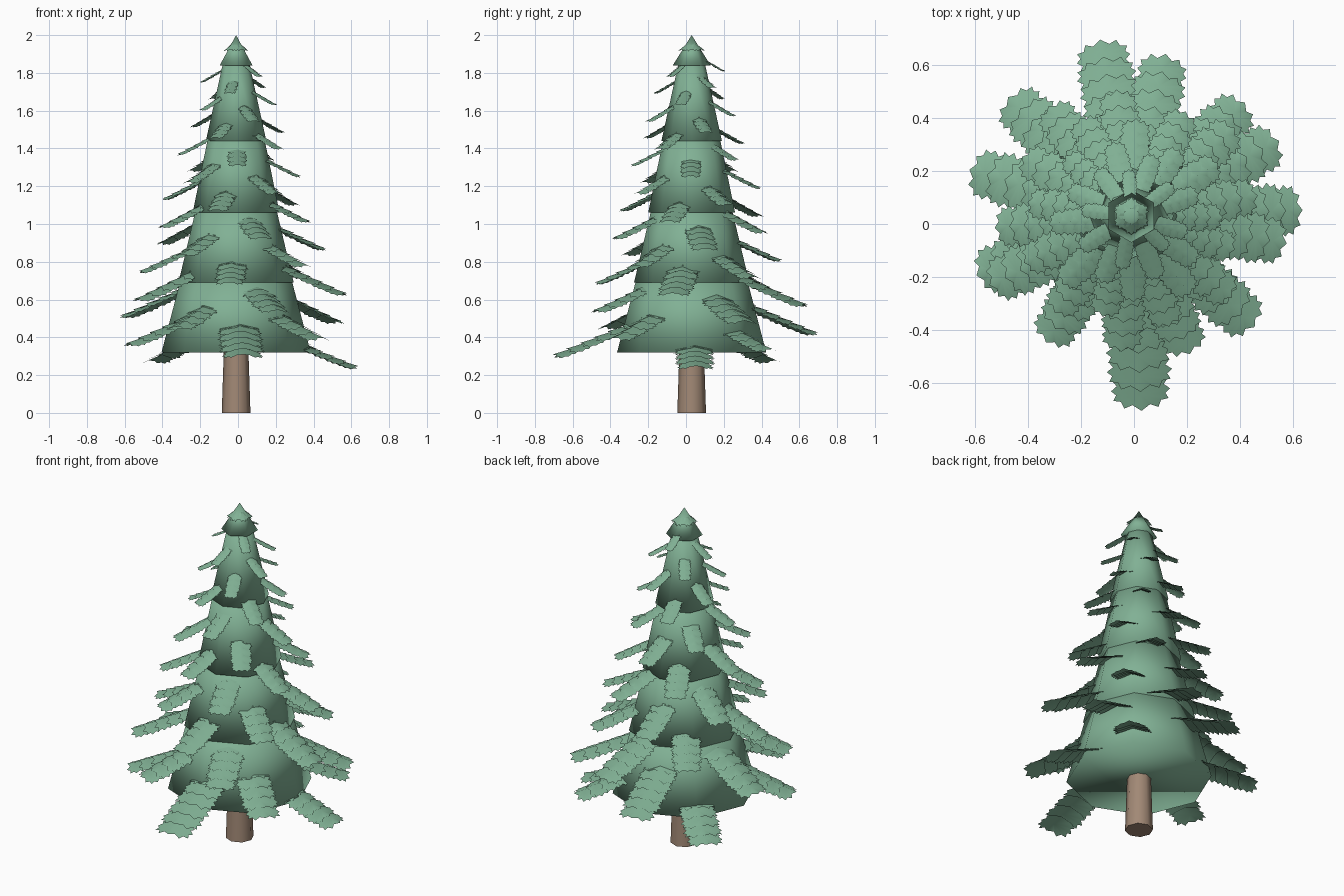
import bpy, bmesh, math, random
from mathutils import Vector

if "Cube" in bpy.data.objects:
    bpy.data.objects.remove(bpy.data.objects["Cube"])

random.seed(4)
CX, CY = -0.01, 0.03


def material(name, rgb):
    m = bpy.data.materials.new(name)
    m.diffuse_color = (*rgb, 1)
    m.use_nodes = True
    m.node_tree.nodes["Principled BSDF"].inputs["Base Color"].default_value = m.diffuse_color
    return m


green = material("needle_green", (0.22, 0.44, 0.30))
brown = material("bark_brown", (0.36, 0.25, 0.18))


def cone(name, sides, r1, r2, z1, z2, mat):
    bpy.ops.mesh.primitive_cone_add(vertices=sides, radius1=r1, radius2=r2, depth=z2 - z1,
                                    location=(CX, CY, (z1 + z2) / 2))
    ob = bpy.context.object
    ob.name = name
    ob.data.materials.append(mat)
    return ob


# Trunk
cone("trunk", 8, 0.076, 0.02, 0.0, 1.7, brown)
bpy.ops.object.shade_smooth_by_angle(angle=math.radians(50))

# Stacked foliage core, softly shaded
tiers = [(0.32, 0.395, 0.70, 0.295), (0.69, 0.305, 1.07, 0.215),
         (1.06, 0.23, 1.45, 0.15), (1.44, 0.16, 1.85, 0.07)]
for k, (z1, r1, z2, r2) in enumerate(tiers):
    cone(f"foliage_tier_{k + 1}", 8, r1, r2, z1, z2, green)
    bpy.ops.object.shade_smooth()
cone("tree_tip", 6, 0.1, 0.0, 1.84, 2.0, green)
bpy.ops.object.shade_smooth()

# Half outline of one jagged needle card: (along length, across width)
HALF = [(0.0, 0.32), (0.12, 0.46), (0.26, 0.40), (0.42, 0.5), (0.54, 0.42),
        (0.72, 0.47), (0.74, 0.34), (0.95, 0.29), (0.83, 0.15)]


def card(bm, base, out, side, length, width, pitch, fold=0.3):
    """Folded card pointing along 'out', drooping by 'pitch'."""
    ax = out * math.cos(pitch) - Vector((0, 0, math.sin(pitch)))
    up = out * math.sin(pitch) + Vector((0, 0, math.cos(pitch)))
    root, tip = bm.verts.new(base), bm.verts.new(base + ax * length)
    mid = bm.verts.new(base + ax * length * 0.5)
    for s in (1, -1):
        rim = [bm.verts.new(base + ax * length * u + side * s * width * v - up * width * v * fold)
               for u, v in HALF]
        loop = [root] + rim + [tip]
        for a, b in zip(loop, loop[1:]):
            bm.faces.new((mid, a, b) if s > 0 else (mid, b, a))


def finish(bm, name):
    for f in bm.faces:
        f.smooth = True
    me = bpy.data.meshes.new(name)
    bm.to_mesh(me)
    bm.free()
    ob = bpy.data.objects.new(name, me)
    me.materials.append(green)
    bpy.context.collection.objects.link(ob)


# Branches climb the trunk in a golden-angle spiral; the long lowest ones are placed by hand
LOW = [(2, .65), (136, .65), (-87, .74), (45, .61), (201, .63), (-42, .63), (100, .68),
       (-124, .58), (27, .63), (164, .64), (-67, .57), (78, .63), (206, .60), (-10, .60)]
COUNT = 54
for i in range(COUNT):
    if i < len(LOW):
        ang, reach = LOW[i]
    else:
        ang = i * 137.5 + 4 + random.uniform(-4, 4)
        reach = (0.66 - 0.0092 * i) * random.uniform(0.98, 1.05)
    a = math.radians(ang)
    out = Vector((math.cos(a), math.sin(a), 0))
    side = Vector((-math.sin(a), math.cos(a), 0))
    droop = math.radians(22.5 + 0.15 * i)
    z_tip = 0.235 + 0.0296 * i
    r0 = 0.04
    n = max(5, round(4 + 7 * reach))
    step = (reach - r0) / (n + 0.7)
    width = 0.335 * reach
    bm = bmesh.new()
    for k in range(n):
        r = r0 + step * k
        base = Vector((CX, CY, z_tip + math.tan(droop) * (reach - r))) + out * r
        w = width * (0.78 + 0.22 * min(1, 2 * k / n))
        if k == n - 1:
            w *= 0.9
        card(bm, base, out, side, step * 1.75, w, droop - math.radians(6))
    finish(bm, f"branch_{i + 1:02d}")

# Small crown of needles hugging the tip
bm = bmesh.new()
for k in range(6):
    a = math.radians(60 * k + 30)
    out = Vector((math.cos(a), math.sin(a), 0))
    card(bm, Vector((CX, CY, 1.965)) + out * 0.01, out,
         Vector((-math.sin(a), math.cos(a), 0)), 0.08, 0.06, math.radians(38))
finish(bm, "tip_needles")
